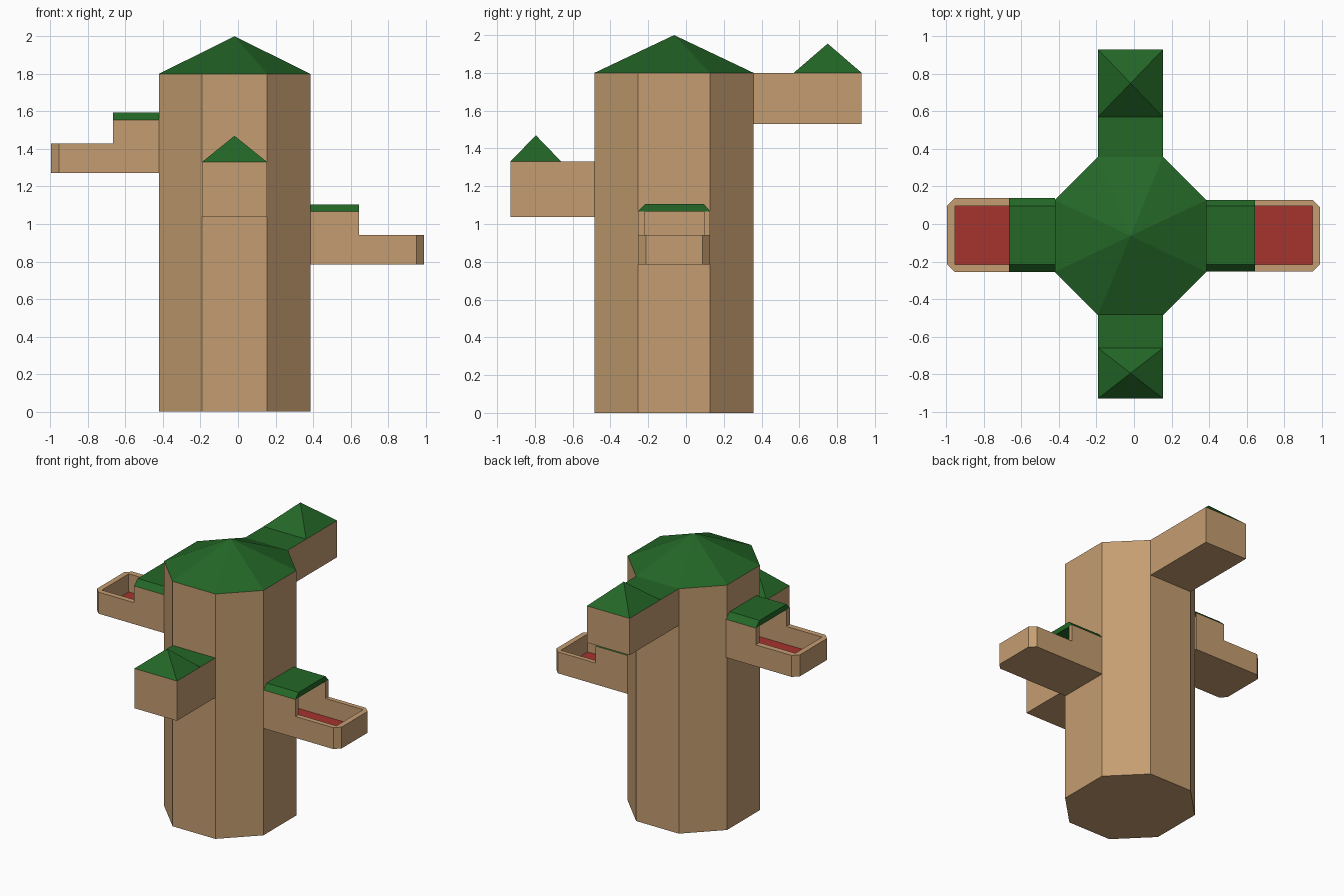
import bpy, bmesh

if "Cube" in bpy.data.objects:
    bpy.data.objects.remove(bpy.data.objects["Cube"])


def material(name, rgb):
    m = bpy.data.materials.new(name)
    m.diffuse_color = (*rgb, 1)
    m.use_nodes = True
    m.node_tree.nodes["Principled BSDF"].inputs["Base Color"].default_value = m.diffuse_color
    return m


WOOD = material("tan wood", (0.56, 0.34, 0.165))
GREEN = material("leaf green", (0.017, 0.135, 0.02))
RED = material("red floor", (0.38, 0.033, 0.028))


def build(name, faces, mats):
    """faces: list of (corner points, material index); shared corners are welded."""
    bm = bmesh.new()
    for pts, mi in faces:
        pts = [p for i, p in enumerate(pts) if p != pts[i - 1]]
        if len(pts) > 2:
            bm.faces.new([bm.verts.new(p) for p in pts]).material_index = mi
    bmesh.ops.remove_doubles(bm, verts=bm.verts[:], dist=1e-4)
    bmesh.ops.recalc_face_normals(bm, faces=bm.faces[:])
    me = bpy.data.meshes.new(name)
    bm.to_mesh(me)
    bm.free()
    for m in mats:
        me.materials.append(m)
    ob = bpy.data.objects.new(name, me)
    bpy.context.collection.objects.link(ob)
    return ob


# Trunk outline: octagon made from a rectangle with cut corners
X0, X1, Y0, Y1 = -0.422, 0.385, -0.485, 0.358
AX0, AX1 = -0.192, 0.155
BY0, BY1 = -0.255, 0.127
octagon = [(AX0, Y0), (AX1, Y0), (X1, BY0), (X1, BY1),
           (AX1, Y1), (AX0, Y1), (X0, BY1), (X0, BY0)]
EAVE, APEX = 1.8, (-0.018, -0.063, 2.0)

# Trunk
sides = list(zip(octagon, octagon[1:] + octagon[:1]))
faces = [([(*a, 0), (*b, 0), (*b, EAVE), (*a, EAVE)], 0) for a, b in sides]
faces.append(([(*p, 0) for p in reversed(octagon)], 0))
build("trunk", faces, [WOOD])

# Trunk roof
build("trunk_roof", [([(*a, EAVE), (*b, EAVE), APEX], 0) for a, b in sides], [GREEN])


def room(name, y_trunk, y_mid, y_end, z0, z1, peak):
    """Box room with a flat green top and a pyramid at its outer end."""
    def p(x, y, z):
        return (x, y, z)
    l, r = AX0, AX1
    f = []
    for ya, yb in ((y_trunk, y_mid), (y_mid, y_end)):
        for x in (l, r):
            f.append(([p(x, ya, z0), p(x, yb, z0), p(x, yb, z1), p(x, ya, z1)], 0))
        f.append(([p(l, ya, z0), p(r, ya, z0), p(r, yb, z0), p(l, yb, z0)], 0))
    f.append(([p(l, y_end, z0), p(r, y_end, z0), p(r, y_end, z1), p(l, y_end, z1)], 0))
    f.append(([p(l, y_trunk, z1), p(r, y_trunk, z1), p(r, y_mid, z1), p(l, y_mid, z1)], 1))
    rim = [p(l, y_mid, z1), p(r, y_mid, z1), p(r, y_end, z1), p(l, y_end, z1)]
    top = p((l + r) / 2, (y_mid + y_end) / 2, peak)
    for i in range(4):
        f.append(([rim[i - 1], rim[i], top], 1))
    build(name, f, [WOOD, GREEN])


room("front_room", Y0, -0.66, -0.93, 1.038, 1.33, 1.47)
room("back_room", Y1, 0.57, 0.93, 1.53, 1.8, 1.955)


def balcony(name, xt, xc, xi, xe, yl, yh, z0, zr, zt, zp):
    """Hollow balcony: walls of two heights, red floor and a bevelled cover."""
    il, ih, zf, ch = -0.217, 0.095, z0 + 0.025, 0.04
    xk = xe - ch if xe > 0 else xe + ch
    outer = [(xt, yl), (xc, yl), (xk, yl), (xe, yl + ch),
             (xe, yh - ch), (xk, yh), (xc, yh), (xt, yh)]
    inner = [(xt, il), (xc, il), (xi, il), (xi, il),
             (xi, ih), (xi, ih), (xc, ih), (xt, ih)]
    f = []
    for i in range(7):
        a, b, c, d = outer[i], outer[i + 1], inner[i], inner[i + 1]
        f.append(([(*a, z0), (*b, z0), (*b, zr), (*a, zr)], 0))
        f.append(([(*c, zf), (*d, zf), (*d, zr), (*c, zr)], 0))
        top = zr
        if i in (0, 6):  # tall walls beside the trunk
            top = zt
            for s, t in ((a, b), (c, d)):
                f.append(([(*s, zr), (*t, zr), (*t, zt), (*s, zt)], 0))
            s, t = (b, d) if i == 0 else (a, c)
            f.append(([(*s, zr), (*t, zr), (*t, zt), (*s, zt)], 0))
        f.append(([(*a, top), (*b, top), (*d, top), (*c, top)], 0))
    f.append(([(*p, z0) for p in outer], 0))
    f.append(([(*inner[i], zf) for i in (0, 1, 2, 4, 6, 7)], 1))
    build(name, f, [WOOD, RED])

    # Cover with sloped edges
    prof = [(yl, zt), (yh, zt), (ih, zp), (il, zp)]
    f = [([(xt, *prof[i - 1]), (xt, *prof[i]), (xc, *prof[i]), (xc, *prof[i - 1])], 0)
         for i in range(4)]
    f += [([(x, *q) for q in prof], 0) for x in (xt, xc)]
    build(name + "_cover", f, [GREEN])


balcony("right_balcony", X1, 0.645, 0.952, 0.992, -0.253, 0.128, 0.785, 0.942, 1.067, 1.105)
balcony("left_balcony", X0, -0.665, -0.955, -0.995, -0.257, 0.138, 1.272, 1.43, 1.553, 1.593)
